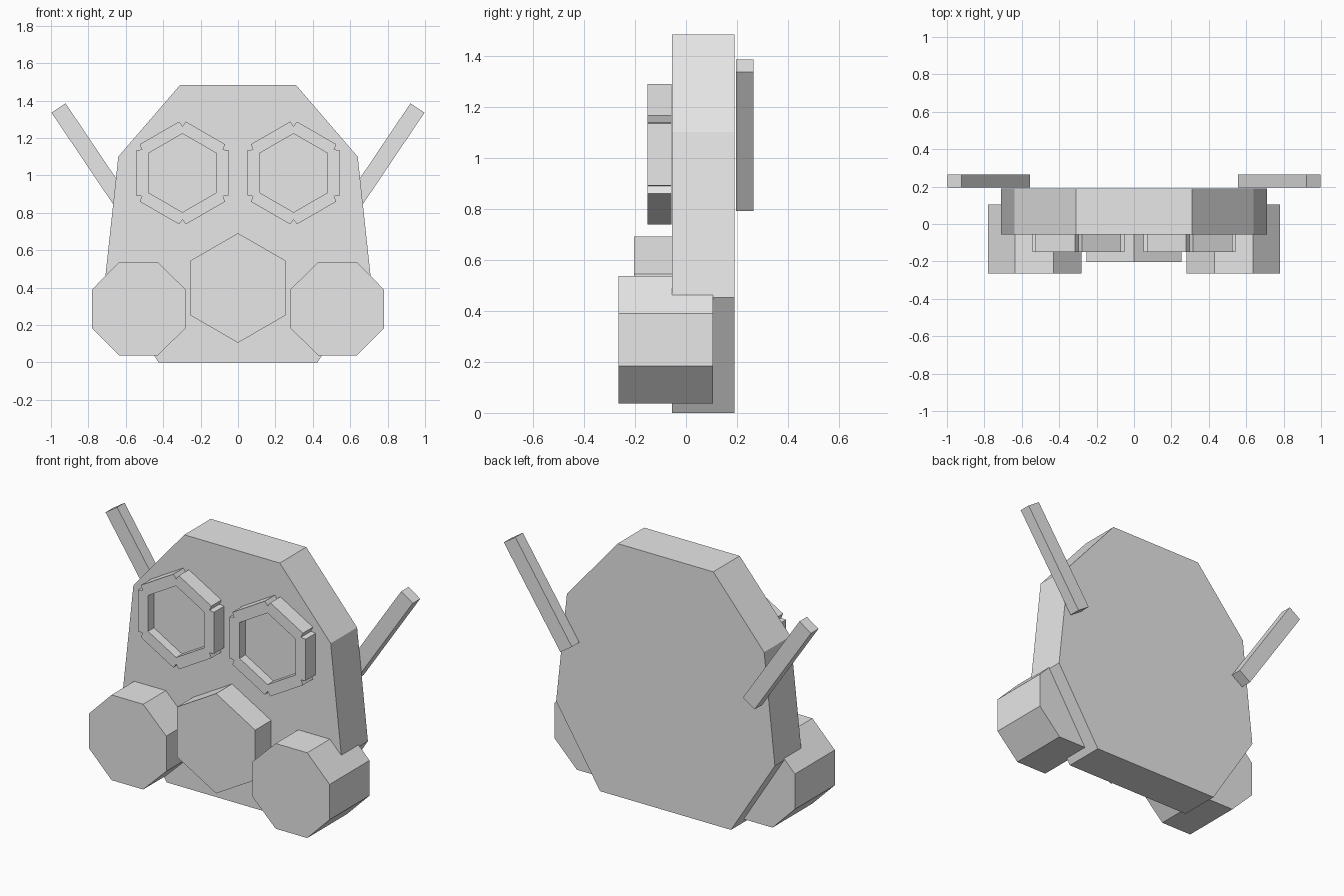
import bpy, bmesh
from math import sin, cos, radians

old = bpy.data.objects.get("Cube")
if old:
    bpy.data.objects.remove(old, do_unlink=True)

grey = bpy.data.materials.new("plain grey")
grey.use_nodes = True
grey.diffuse_color = (0.8, 0.8, 0.8, 1)
grey.node_tree.nodes["Principled BSDF"].inputs["Base Color"].default_value = (0.8, 0.8, 0.8, 1)


def finish(name, bm):
    bmesh.ops.recalc_face_normals(bm, faces=bm.faces)
    mesh = bpy.data.meshes.new(name)
    bm.to_mesh(mesh)
    bm.free()
    mesh.materials.append(grey)
    ob = bpy.data.objects.new(name, mesh)
    bpy.context.collection.objects.link(ob)
    return ob


def slab(name, outline, front, back):
    """Extrude an (x, z) outline from y = front to y = back."""
    bm = bmesh.new()
    face = bm.faces.new([bm.verts.new((x, front, z)) for x, z in outline])
    new = bmesh.ops.extrude_face_region(bm, geom=[face], use_keep_orig=True)["geom"]
    verts = [v for v in new if isinstance(v, bmesh.types.BMVert)]
    bmesh.ops.translate(bm, verts=verts, vec=(0, back - front, 0))
    return finish(name, bm)


def hexagon(cx, cz, r):
    return [(cx + r * sin(radians(60 * i)), cz + r * cos(radians(60 * i))) for i in range(6)]


def notched_ring(name, cx, cz, front, back, r_out, r_notch, r_in, cut):
    """Hexagonal frame with a V notch in each outer corner and an open middle."""
    corners = hexagon(cx, cz, r_out)
    notches = hexagon(cx, cz, r_notch)
    inner = hexagon(cx, cz, r_in)

    def toward(a, b):
        return tuple(p + (q - p) * cut for p, q in zip(a, b))

    bm = bmesh.new()

    def vert(p, y):
        return bm.verts.new((p[0], y, p[1]))

    # Each side of the frame: notch, outer edge, next notch, inner edge
    for i in range(6):
        j = (i + 1) % 6
        pts = [notches[i], toward(corners[i], corners[j]), toward(corners[j], corners[i]),
               notches[j], inner[j], inner[i]]
        f = [vert(p, front) for p in pts]
        b = [vert(p, back) for p in pts]
        bm.faces.new(f)
        bm.faces.new(b[::-1])
        for k in (0, 1, 2, 4):
            n = (k + 1) % 6
            bm.faces.new((f[k], b[k], b[n], f[n]))
    bmesh.ops.remove_doubles(bm, verts=bm.verts, dist=0.0005)
    return finish(name, bm)


# Head
half = [(0.31, 1.483), (0.64, 1.10), (0.71, 0.452), (0.425, 0)]
slab("head", half + [(-x, z) for x, z in reversed(half)], -0.055, 0.19)

# Snout
slab("snout", hexagon(0, 0.398, 0.293), -0.203, -0.05)

cheek = [(0.78, 0.39), (0.635, 0.537), (0.43, 0.537), (0.28, 0.39),
         (0.28, 0.183), (0.43, 0.037), (0.635, 0.037), (0.78, 0.183)]
antenna = [(0.997, 1.335), (0.922, 1.385), (0.555, 0.84), (0.63, 0.79)]

for side, s in (("left", 1), ("right", -1)):
    # Cheek filter and antenna
    slab(side + "_cheek", [(s * x, z) for x, z in cheek], -0.265, 0.105)
    slab(side + "_antenna", [(s * x, z) for x, z in antenna], 0.196, 0.265)
    # Goggle frame and recessed lens
    notched_ring(side + "_goggle_frame", s * 0.297, 1.013, -0.15, -0.057,
                 0.285, 0.25, 0.21, 0.073)
    slab(side + "_lens", hexagon(s * 0.297, 1.013, 0.211), -0.095, -0.057)
